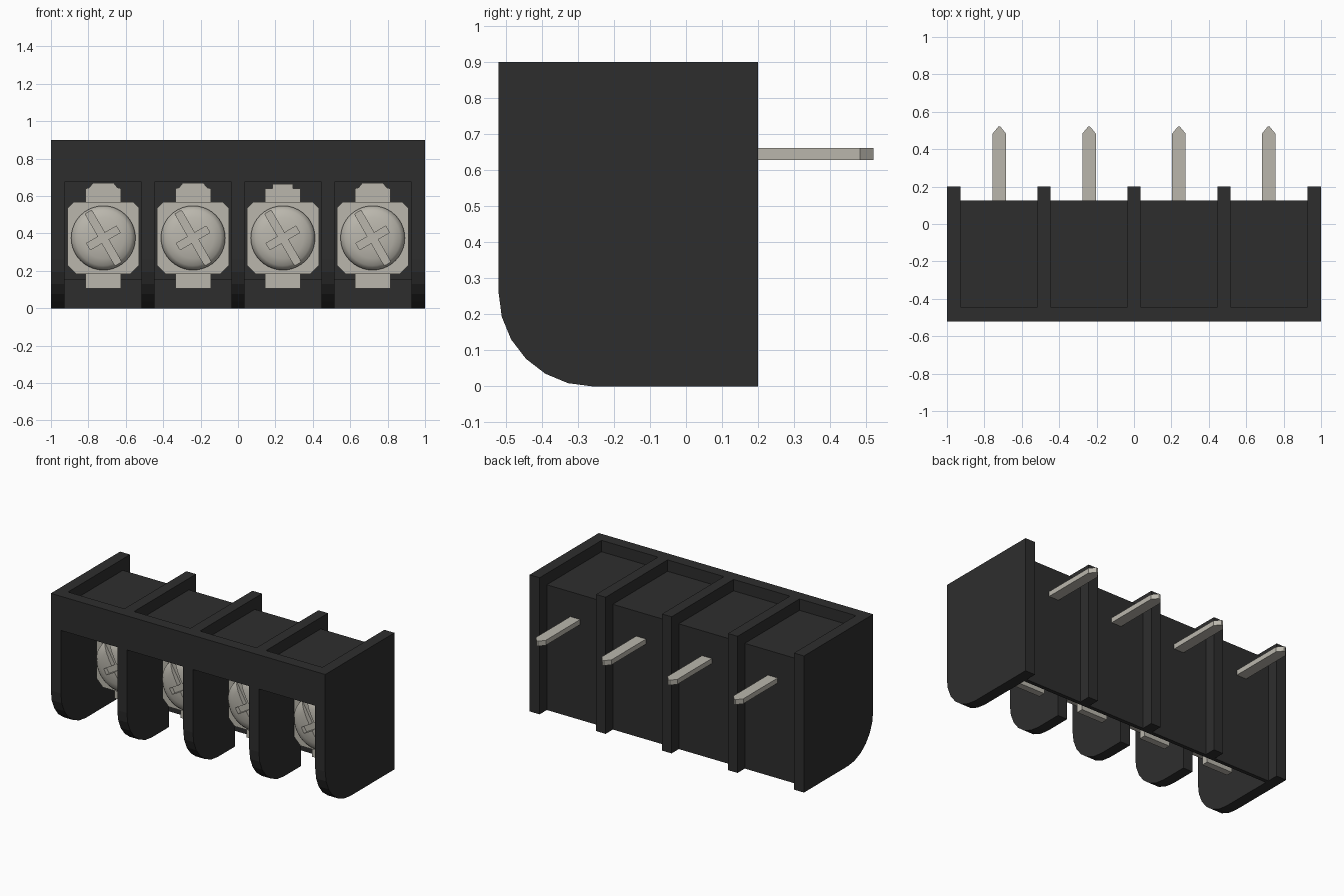
import bpy, bmesh, math
from mathutils import Matrix, Vector

if "Cube" in bpy.data.objects:
    bpy.data.objects.remove(bpy.data.objects["Cube"])


def material(name, rgb):
    m = bpy.data.materials.new(name)
    m.diffuse_color = (*rgb, 1)
    m.use_nodes = True
    m.node_tree.nodes["Principled BSDF"].inputs["Base Color"].default_value = m.diffuse_color
    return m


PLASTIC = material("black plastic", (0.027, 0.027, 0.027))
METAL = material("nickel metal", (0.49, 0.47, 0.415))
CELLS = (-0.72, -0.24, 0.24, 0.72)


def finish(name, bm, mat):
    bmesh.ops.recalc_face_normals(bm, faces=bm.faces[:])
    me = bpy.data.meshes.new(name)
    bm.to_mesh(me)
    bm.free()
    me.materials.append(mat)
    ob = bpy.data.objects.new(name, me)
    bpy.context.collection.objects.link(ob)
    return ob


def prism(name, points, depth, mat):
    """Extrude a closed loop of 3D points along a vector."""
    bm = bmesh.new()
    face = bm.faces.new([bm.verts.new(p) for p in points])
    ext = bmesh.ops.extrude_face_region(bm, geom=[face], use_keep_orig=True)
    moved = [g for g in ext["geom"] if isinstance(g, bmesh.types.BMVert)]
    bmesh.ops.translate(bm, verts=moved, vec=Vector(depth))
    return finish(name, bm, mat)


def box(name, x0, x1, y0, y1, z0, z1, mat):
    return prism(name, [(x0, y0, z0), (x1, y0, z0), (x1, y1, z0), (x0, y1, z0)],
                 (0, 0, z1 - z0), mat)


# Divider profiles: rounded lower front corner
R = 0.26
corner = [(-0.52 + R - R * math.cos(math.radians(a)), R - R * math.sin(math.radians(a)))
          for a in range(0, 91, 15)]
end_profile = [(-0.52, 0.9)] + corner + [(0.2, 0), (0.2, 0.9)]
# Inner dividers are open underneath between fin and rear wall
inner_profile = [(-0.52, 0.9)] + corner + [
    (-0.08, 0), (-0.08, 0.15), (0.10, 0.15), (0.10, 0), (0.2, 0), (0.2, 0.9)]

for i, (x0, x1) in enumerate([(-1, -0.927), (-0.516, -0.446), (-0.035, 0.035),
                              (0.446, 0.516), (0.927, 1)]):
    prof = end_profile if i in (0, 4) else inner_profile
    prism("divider_%d" % (i + 1), [(x0, y, z) for y, z in prof], (x1 - x0, 0, 0), PLASTIC)

# Body between the dividers: front rim, ceiling, core and thin rear wall
body_profile = [(-0.52, 0.675), (-0.08, 0.675), (-0.08, 0.15), (0.10, 0.15), (0.10, 0),
                (0.125, 0), (0.125, 0.825), (-0.445, 0.825), (-0.445, 0.9), (-0.52, 0.9)]
gaps = [(-0.927, -0.516), (-0.446, -0.035), (0.035, 0.446), (0.516, 0.927)]
for i, (x0, x1) in enumerate(gaps):
    prism("cell_body_%d" % (i + 1), [(x0, y, z) for y, z in body_profile],
          (x1 - x0, 0, 0), PLASTIC)


def screw_head(name, cx, cz, y_base):
    """Lathe a domed head facing -y and cut a crossed slot into it."""
    prof = [(0.172, 0), (0.172, 0.02), (0.166, 0.04), (0.148, 0.058),
            (0.11, 0.07), (0.06, 0.076), (0, 0.078)]
    n = 40
    bm = bmesh.new()
    rings = [[bm.verts.new((cx + r * math.cos(2 * math.pi * k / n), y_base - h,
                            cz + r * math.sin(2 * math.pi * k / n))) for k in range(n)]
             for r, h in prof[:-1]]
    for a, b in zip(rings, rings[1:]):
        for k in range(n):
            bm.faces.new((a[k], a[(k + 1) % n], b[(k + 1) % n], b[k]))
    tip = bm.verts.new((cx, y_base - prof[-1][1], cz))
    for k in range(n):
        bm.faces.new((rings[-1][k], rings[-1][(k + 1) % n], tip))
    bm.faces.new(rings[0])
    head = finish(name, bm, METAL)

    # Cross-shaped cutter
    w, l, s = 0.02, 0.2, 0.092
    cross = [(w, w), (s, w), (s, -w), (w, -w), (w, -l), (-w, -l),
             (-w, -w), (-s, -w), (-s, w), (-w, w), (-w, l), (w, l)]
    t = math.radians(30)
    pts = [(cx + u * math.cos(t) - v * math.sin(t), y_base - 0.045,
            cz + u * math.sin(t) + v * math.cos(t)) for u, v in cross]
    cutter = prism(name + "_cutter", pts, (0, -0.1, 0), METAL)
    mod = head.modifiers.new("slot", "BOOLEAN")
    mod.operation = "DIFFERENCE"
    mod.solver = "EXACT"
    mod.object = cutter
    bpy.context.view_layer.objects.active = head
    bpy.ops.object.select_all(action="DESELECT")
    head.select_set(True)
    bpy.ops.object.modifier_apply(modifier="slot")
    bpy.data.objects.remove(cutter, do_unlink=True)
    bpy.ops.object.shade_smooth_by_angle(angle=math.radians(35))


def mirrored(half):
    return half + [(-u, z) for u, z in reversed(half)]


for i, c in enumerate(CELLS):
    tag = "_%d" % (i + 1)
    # Contact strip with a stepped top tab
    top = [(0.055, 0.64), (0.055, 0.665)] if i == 2 else [(0.075, 0.645), (0.055, 0.67)]
    half = [(0.095, 0.105), (0.095, 0.64)] + top
    prism("contact_strip" + tag, [(c + u, -0.12, z) for u, z in mirrored(half)],
          (0, 0.045, 0), METAL)

    # Chamfered clamp plate
    half = [(0.145, 0.183), (0.192, 0.23), (0.192, 0.535), (0.16, 0.567)]
    prism("clamp_plate" + tag, [(c + u, -0.17, z) for u, z in mirrored(half)],
          (0, 0.05, 0), METAL)
    screw_head("screw_head" + tag, c, 0.376, -0.17)

    # Rear solder pin with a pointed end
    half = [(0.036, 0.12), (0.036, 0.483), (0.006, 0.52)]
    prism("solder_pin" + tag, [(c + u, y, 0.628) for u, y in mirrored(half)],
          (0, 0, 0.033), METAL)
